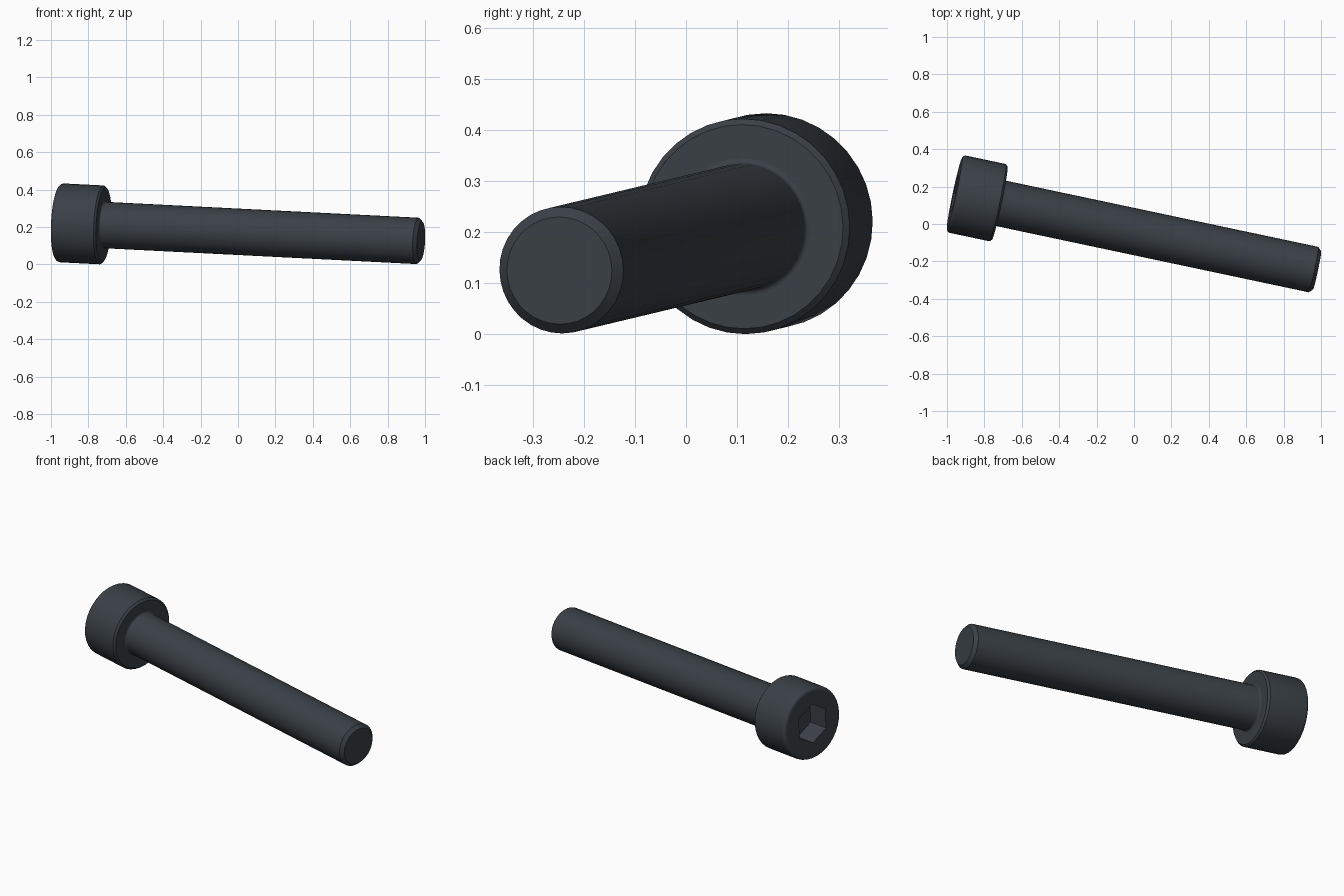
import bpy, bmesh
from math import sin, cos, pi, radians
from mathutils import Vector

cube = bpy.data.objects.get("Cube")
if cube:
    bpy.data.objects.remove(cube)

SIDES = 36
HEAD_R, HEAD_H, SHANK_R, LENGTH = 0.211, 0.248, 0.124, 1.984
ORIGIN = Vector((-0.96, 0.163, 0.223))
AXIS = Vector((0.977, -0.207, -0.0495))

steel = bpy.data.materials.new("dark steel")
steel.use_nodes = True
color = (0.042, 0.052, 0.062, 1)
steel.diffuse_color = color
steel.node_tree.nodes["Principled BSDF"].inputs["Base Color"].default_value = color


def arc(x, r, radius, start, end, steps=4):
    """Points of a circular fillet in the (x, radius) half plane."""
    angles = [start + (end - start) * i / steps for i in range(steps + 1)]
    return [(x + radius * cos(a), r + radius * sin(a), False) for a in angles]


def ring(bm, x, r, hexagonal):
    """Circle about the axis, or a hexagon of apothem r with a corner at the top."""
    verts = []
    for i in range(SIDES):
        a = 2 * pi * i / SIDES
        d = r / cos(a % (pi / 3) - pi / 6) if hexagonal else r
        verts.append(bm.verts.new((x, d * sin(a), d * cos(a))))
    return verts


def lathe(name, profile):
    """Join a chain of rings and cap both ends."""
    bm = bmesh.new()
    rings = [ring(bm, *p) for p in profile]
    for a, b in zip(rings, rings[1:]):
        for i in range(SIDES):
            j = (i + 1) % SIDES
            bm.faces.new((a[i], a[j], b[j], b[i]))
    bm.faces.new(rings[0])
    bm.faces.new(rings[-1])
    bmesh.ops.recalc_face_normals(bm, faces=bm.faces)
    mesh = bpy.data.meshes.new(name)
    bm.to_mesh(mesh)
    bm.free()
    mesh.materials.append(steel)
    obj = bpy.data.objects.new(name, mesh)
    bpy.context.collection.objects.link(obj)
    obj.location = ORIGIN
    obj.rotation_euler = AXIS.to_track_quat('X', 'Z').to_euler()
    bpy.ops.object.select_all(action='DESELECT')
    obj.select_set(True)
    bpy.context.view_layer.objects.active = obj
    bpy.ops.object.shade_smooth_by_angle(angle=radians(28))
    return obj


# Head: hexagonal socket, flat face, rounded rim, chamfered underside
fillet, chamfer = 0.02, 0.011
lathe("bolt_head",
      [(HEAD_H / 2, 0.099, True), (0, 0.099, True), (0, HEAD_R - 0.026, False)]
      + arc(fillet, HEAD_R - fillet, fillet, pi, pi / 2)
      + [(HEAD_H - chamfer, HEAD_R, False), (HEAD_H, HEAD_R - chamfer, False)])

# Shank: small fillet under the head, chamfered tip
neck = 0.01
lathe("bolt_shank",
      [(HEAD_H - 0.01, SHANK_R + neck, False)]
      + arc(HEAD_H + neck, SHANK_R + neck, neck, pi, 3 * pi / 2)
      + [(LENGTH - 0.019, SHANK_R, False), (LENGTH, SHANK_R - 0.019, False)])
